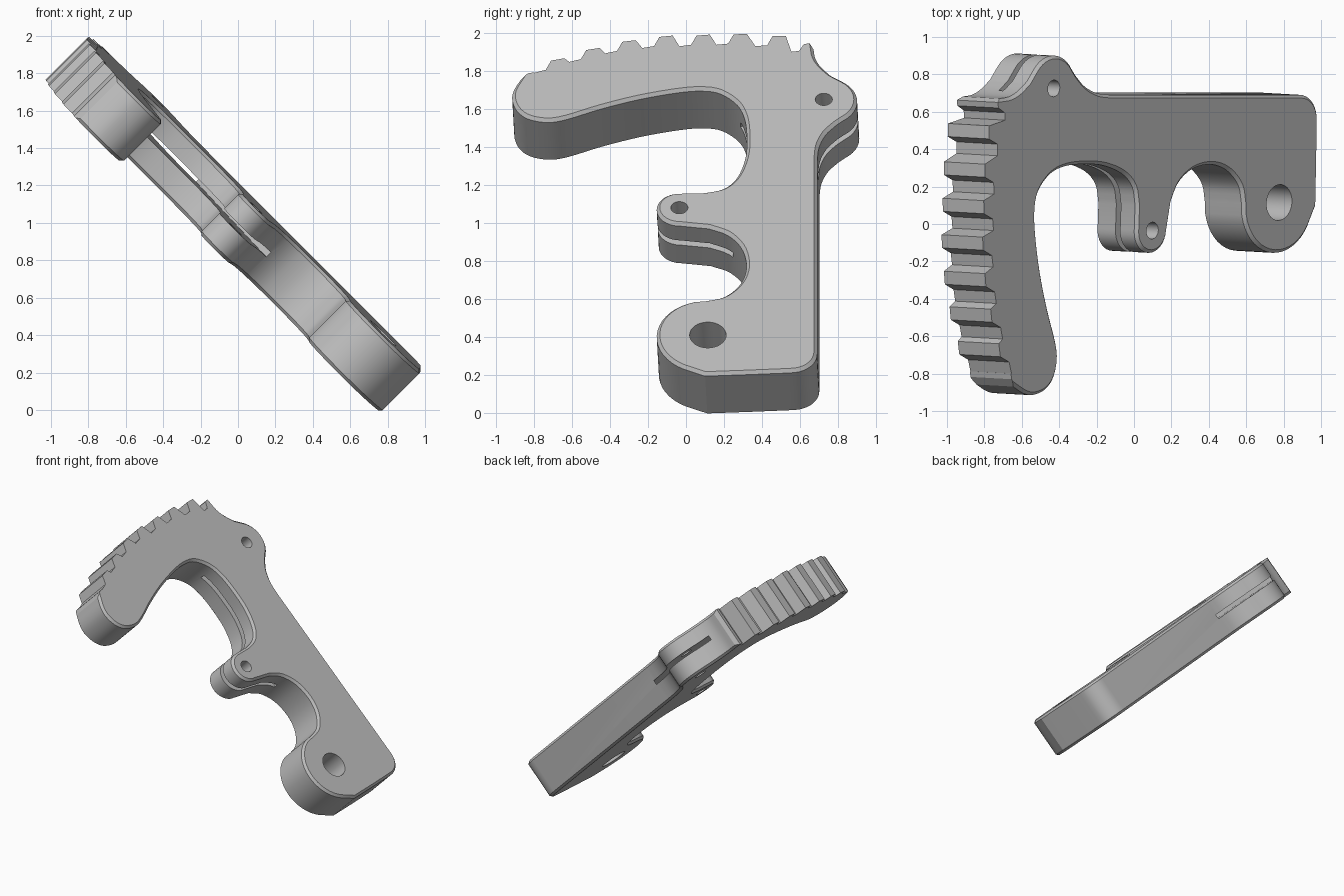
import bpy, bmesh, math
from mathutils import Vector

if "Cube" in bpy.data.objects:
    bpy.data.objects.remove(bpy.data.objects["Cube"])

NORMAL = Vector((1, -0.057, 1)).normalized()
THICK = 0.311


def place(y, z, depth):
    """Point on the tilted upper plane, pushed down into the plate by depth."""
    return Vector((1.18 + 0.057 * y - z, y, z)) - NORMAL * depth


def spline(pts, steps=4):
    """Smooth open run through the given points."""
    p = [Vector(q) for q in pts]
    p = [2 * p[0] - p[1]] + p + [2 * p[-1] - p[-2]]
    out = []
    for i in range(1, len(p) - 2):
        a, b, c, d = p[i - 1:i + 3]
        for k in range(steps):
            t = k / steps
            out.append(0.5 * (2 * b + (c - a) * t + (2 * a - 5 * b + 4 * c - d) * t * t
                              + (3 * b - a - 3 * c + d) * t ** 3))
    return [(q.x, q.y) for q in out] + [tuple(pts[-1])]


def arc(cy, cz, r, a0, a1, n):
    """Circle in the tilted plane, given by its y and z centre."""
    s = math.sqrt(0.5)
    return [(cy + r * math.cos(math.radians(a0 + (a1 - a0) * i / n)),
             cz + r * s * math.sin(math.radians(a0 + (a1 - a0) * i / n))) for i in range(n + 1)]


def prism(name, pts, d0, d1, chamfer_count=0):
    """Extruded profile; the rims of the first chamfer_count sides are chamfered."""
    bm = bmesh.new()
    top = [bm.verts.new(place(y, z, d0)) for y, z in pts]
    bot = [bm.verts.new(place(y, z, d1)) for y, z in pts]
    n = len(pts)
    bm.faces.new(top)
    bm.faces.new(bot[::-1])
    for i in range(n):
        j = (i + 1) % n
        bm.faces.new((top[j], top[i], bot[i], bot[j]))
    bmesh.ops.recalc_face_normals(bm, faces=bm.faces)
    if chamfer_count:
        rims = [bm.edges.get((r[i], r[i + 1])) for r in (top, bot) for i in range(chamfer_count)]
        bmesh.ops.bevel(bm, geom=rims, offset=0.017, segments=1, affect='EDGES', profile=0.5)
    me = bpy.data.meshes.new(name)
    bm.to_mesh(me)
    bm.free()
    ob = bpy.data.objects.new(name, me)
    bpy.context.collection.objects.link(ob)
    return ob


# Smooth outline: tip of the curved arm, inner bay, small lug
outline = spline([(-.87, 1.765), (-.905, 1.71), (-.915, 1.66), (-.89, 1.60), (-.83, 1.557),
                  (-.73, 1.54), (-.63, 1.555), (-.45, 1.61), (-.25, 1.66), (-.05, 1.695),
                  (.08, 1.705), (.18, 1.69), (.27, 1.63), (.31, 1.55), (.32, 1.45),
                  (.312, 1.35), (.27, 1.25), (.2, 1.19), (.1, 1.168)])
outline += arc(-.035, 1.08, .12, 90, 270, 16)
# Lower bay and round end pad
outline += spline([(.12, .98), (.22, .945), (.29, .88), (.317, .80), (.308, .73),
                   (.27, .67), (.2, .62), (.11, .60)])
outline += arc(.115, .41, .27, 105, 250, 18)
outline += spline([(.10, .205), (.32, .213), (.54, .222)], 1)
outline += arc(.55, .322, .14, -80, 0, 8)
# Straight back and rear lug
outline += spline([(.69, 1.34), (.70, 1.41), (.735, 1.475), (.79, 1.525)])
outline += arc(.725, 1.65, .175, -55, 55, 12)
outline += spline([(.76, 1.785), (.71, 1.83), (.68, 1.875), (.67, 1.925)])
smooth_count = len(outline) - 1

# Row of grip teeth, left unchamfered
outline += [(.65, 1.945), (.62, 1.94), (.595, 1.905), (.555, 1.90)]
crests = [(.49, 1.983), (.285, 1.993), (.09, 1.988), (-.105, 1.982), (-.30, 1.957),
          (-.49, 1.915), (-.675, 1.86)]
for i, (y, z) in enumerate(crests):
    lean = 0.003 + 0.003 * i
    outline += [(y + .035, z + lean * .3), (y - .035, z - lean * .3),
                (y - .063, z - .048 - lean * .3), (y - .125, z - .05 - lean)]
outline += [(-.80, 1.792), (-.83, 1.787)]

lever = prism("lever_plate", outline, 0, THICK, smooth_count)

# Pivot holes and the thin slot through both lugs
cutters = [prism("hole_cutter", arc(y, z, r, 0, 360, 32)[:-1], -.1, THICK + .1)
           for y, z, r in ((.115, .41, .096), (-.035, 1.08, .045), (.725, 1.65, .045))]
slot = [(-.3, .9), (.23, .92), (.8, 1.43), (1, 1.43), (1, 1.84), (.72, 1.84),
        (.25, 1.60), (.1, 1.58), (-.3, 1.3)]
cutters.append(prism("slot_cutter", slot, THICK / 2 - .032, THICK / 2 + .003))

bpy.context.view_layer.objects.active = lever
lever.select_set(True)
for c in cutters:
    mod = lever.modifiers.new("cut", 'BOOLEAN')
    mod.operation = 'DIFFERENCE'
    mod.solver = 'EXACT'
    mod.object = c
    bpy.ops.object.modifier_apply(modifier=mod.name)
    bpy.data.objects.remove(c)

# Plain grey finish
grey = bpy.data.materials.new("plain_grey")
grey.diffuse_color = (0.5, 0.5, 0.5, 1)
grey.use_nodes = True
grey.node_tree.nodes["Principled BSDF"].inputs["Base Color"].default_value = grey.diffuse_color
lever.data.materials.clear()
lever.data.materials.append(grey)
for p in lever.data.polygons:
    p.material_index = 0
bpy.ops.object.shade_smooth_by_angle(angle=math.radians(25))
